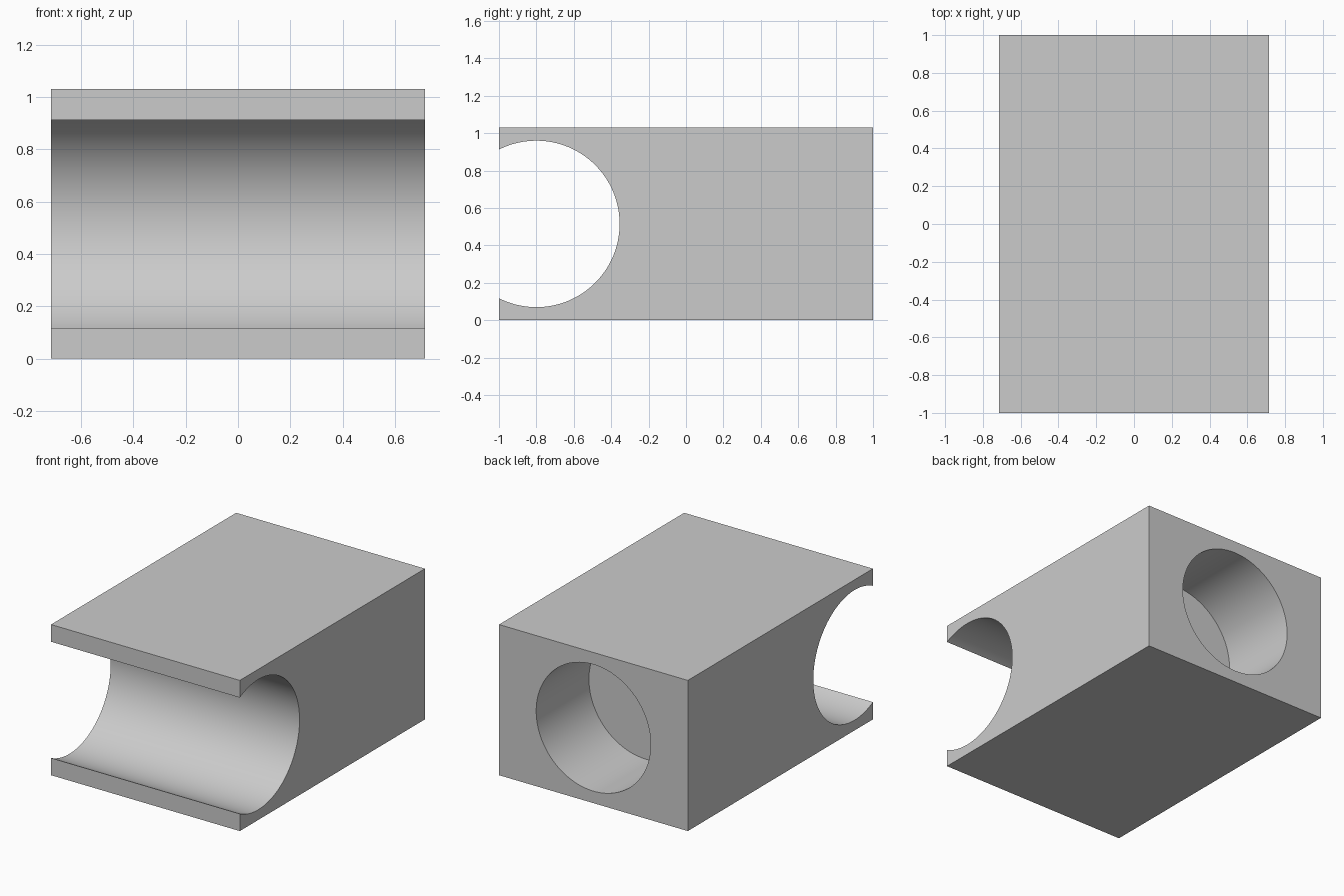
import bpy
from math import pi, radians

# Remove the default cube
default = bpy.data.objects.get("Cube")
if default:
    bpy.data.objects.remove(default, do_unlink=True)

WIDTH, LENGTH, HEIGHT = 1.428, 2.0, 1.03
MID = HEIGHT / 2

# Plain grey material
grey = bpy.data.materials.new("plain grey")
grey.use_nodes = True
colour = (0.6, 0.6, 0.6, 1.0)
grey.diffuse_color = colour
for node in grey.node_tree.nodes:
    if node.type == 'BSDF_PRINCIPLED':
        node.inputs["Base Color"].default_value = colour

# Rectangular block
bpy.ops.mesh.primitive_cube_add(size=1, location=(0, 0, MID))
block = bpy.context.object
block.name = "block"
block.scale = (WIDTH, LENGTH, HEIGHT)
bpy.ops.object.transform_apply(location=False, rotation=False, scale=True)
block.data.materials.append(grey)


def cut_cylinder(name, radius, depth, location, rotation):
    """Subtract a round bar from the block."""
    bpy.ops.mesh.primitive_cylinder_add(vertices=128, radius=radius, depth=depth,
                                        location=location, rotation=rotation)
    cutter = bpy.context.object
    cutter.name = name
    cutter.hide_render = True
    cutter.data.materials.append(grey)
    bpy.context.view_layer.update()
    mod = block.modifiers.new(name, 'BOOLEAN')
    mod.operation = 'DIFFERENCE'
    mod.solver = 'EXACT'
    mod.object = cutter
    bpy.ops.object.select_all(action='DESELECT')
    bpy.context.view_layer.objects.active = block
    block.select_set(True)
    bpy.ops.object.modifier_apply(modifier=mod.name)
    bpy.data.objects.remove(cutter, do_unlink=True)


# Open groove running across the front
cut_cylinder("groove_cutter", 0.445, WIDTH + 1, (0, -0.8, MID), (0, pi / 2, 0))

# Flat-bottomed round hole in the back
hole_depth = 0.57
cut_cylinder("hole_cutter", 0.433, 2 * hole_depth, (0, LENGTH / 2, MID), (pi / 2, 0, 0))

# Smooth bores, crisp edges
bpy.ops.object.shade_smooth_by_angle(angle=radians(30))
